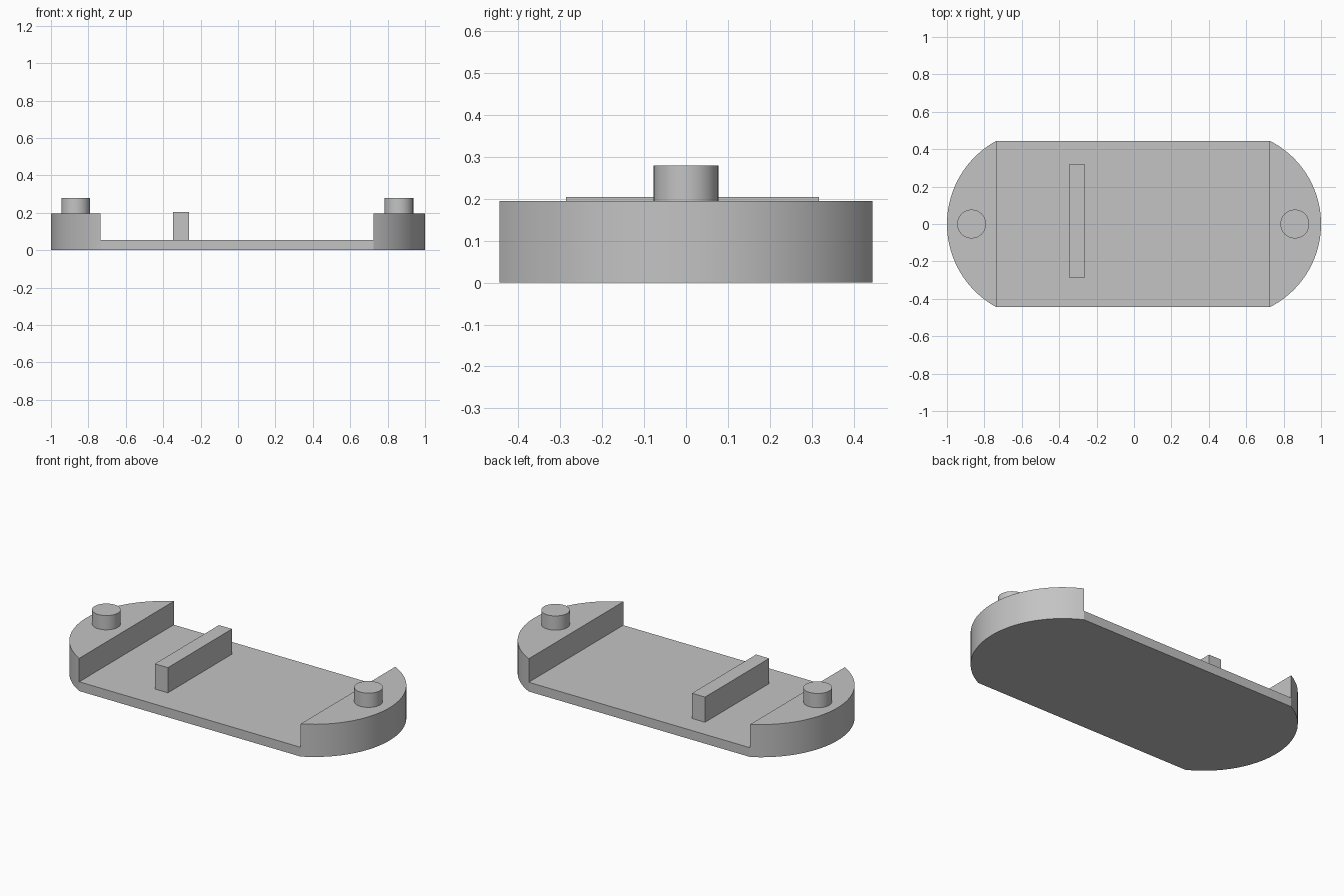
import bpy, bmesh, math

cube = bpy.data.objects.get("Cube")
if cube:
    bpy.data.objects.remove(cube)

HALF_WIDTH = 0.445
PLATE_TOP, END_TOP, PEG_TOP, BAR_TOP = 0.055, 0.195, 0.28, 0.205
WALLS = {-1: 0.735, 1: 0.725}      # distance of each inner wall from centre

grey = bpy.data.materials.new("plain grey")
grey.use_nodes = True
grey.diffuse_color = (0.55, 0.55, 0.55, 1)
grey.node_tree.nodes["Principled BSDF"].inputs["Base Color"].default_value = grey.diffuse_color


def finish(bm, name):
    """Turn a bmesh into a shaded object with sharp corners."""
    bmesh.ops.recalc_face_normals(bm, faces=bm.faces)
    mesh = bpy.data.meshes.new(name)
    bm.to_mesh(mesh)
    bm.free()
    mesh.materials.append(grey)
    obj = bpy.data.objects.new(name, mesh)
    bpy.context.collection.objects.link(obj)
    bpy.ops.object.select_all(action="DESELECT")
    obj.select_set(True)
    bpy.context.view_layer.objects.active = obj
    bpy.ops.object.shade_smooth_by_angle(angle=math.radians(12))
    return obj


def raise_faces(bm, faces, height):
    """Extrude faces upward and return the new top faces."""
    result = bmesh.ops.extrude_face_region(bm, geom=faces)["geom"]
    verts = [g for g in result if isinstance(g, bmesh.types.BMVert)]
    bmesh.ops.translate(bm, vec=(0, 0, height), verts=verts)
    return [g for g in result if isinstance(g, bmesh.types.BMFace)]


def end_arc(bm, side, steps=40):
    """Rounded end outline, from the front corner to the back corner."""
    wall = WALLS[side]
    depth = 1 - wall
    radius = (HALF_WIDTH ** 2 + depth ** 2) / (2 * depth)
    sweep = math.asin(HALF_WIDTH / radius)
    verts = []
    for i in range(steps + 1):
        a = sweep * (2 * i / steps - 1)
        x = side * (1 - radius + radius * math.cos(a))
        verts.append(bm.verts.new((x, radius * math.sin(a), 0)))
    return verts


# Base tray: thin plate with two raised rounded ends
bm = bmesh.new()
left, right = end_arc(bm, 1), end_arc(bm, -1)
bm.faces.new(left)
bm.faces.new(right[::-1])
bm.faces.new((right[0], left[0], left[-1], right[-1]))
tops = raise_faces(bm, bm.faces[:], PLATE_TOP)
for end in [f for f in tops if len(f.verts) > 4]:
    raise_faces(bm, [end], END_TOP - PLATE_TOP)
bmesh.ops.dissolve_limit(bm, angle_limit=0.002, verts=bm.verts, edges=bm.edges)
finish(bm, "base_tray")

# Round pegs on the raised ends
for name, x in (("left_peg", 0.86), ("right_peg", -0.868)):
    bm = bmesh.new()
    bmesh.ops.create_cone(bm, cap_ends=True, segments=48, radius1=0.077,
                          radius2=0.077, depth=PEG_TOP - END_TOP)
    finish(bm, name).location = (x, 0, (PEG_TOP + END_TOP) / 2)

# Upright bar across the plate
bm = bmesh.new()
bmesh.ops.create_cube(bm, size=1)
bmesh.ops.scale(bm, vec=(0.086, 0.604, BAR_TOP - PLATE_TOP), verts=bm.verts)
finish(bm, "cross_bar").location = (-0.305, 0.016, (BAR_TOP + PLATE_TOP) / 2)
